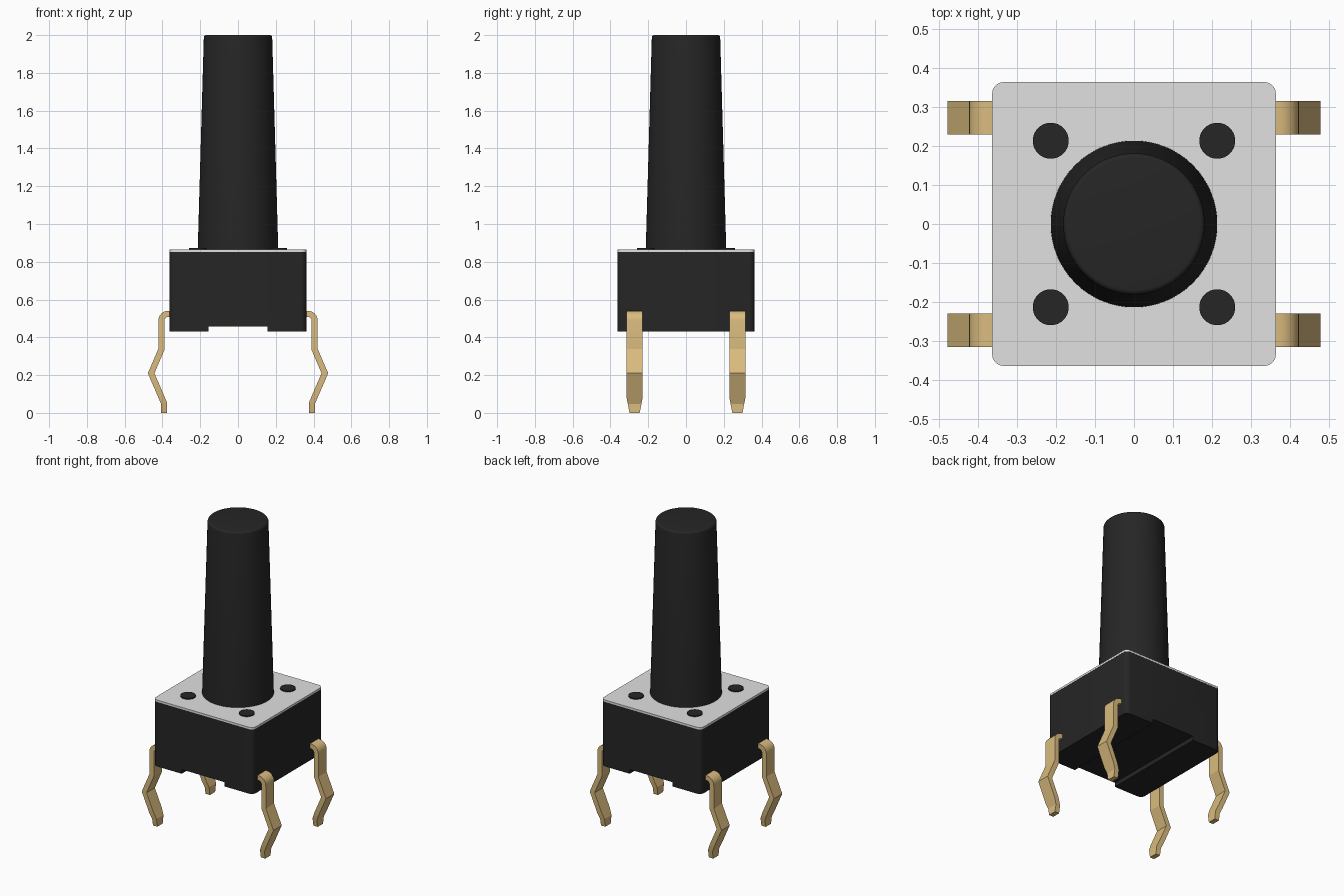
import bpy, bmesh, math
from mathutils import Vector

if "Cube" in bpy.data.objects:
    bpy.data.objects.remove(bpy.data.objects["Cube"])


def material(name, rgb):
    m = bpy.data.materials.new(name)
    m.diffuse_color = (*rgb, 1)
    m.use_nodes = True
    m.node_tree.nodes["Principled BSDF"].inputs["Base Color"].default_value = m.diffuse_color
    return m


BLACK = material("black plastic", (0.019, 0.019, 0.019))
STEEL = material("light steel", (0.75, 0.75, 0.75))
GOLD = material("gold metal", (0.70, 0.50, 0.21))


def finish(bm, name, mat, angle=30):
    bmesh.ops.recalc_face_normals(bm, faces=bm.faces)
    me = bpy.data.meshes.new(name)
    bm.to_mesh(me)
    bm.free()
    me.materials.append(mat)
    ob = bpy.data.objects.new(name, me)
    bpy.context.collection.objects.link(ob)
    bpy.ops.object.select_all(action='DESELECT')
    ob.select_set(True)
    bpy.context.view_layer.objects.active = ob
    bpy.ops.object.shade_smooth_by_angle(angle=math.radians(angle))
    return ob


def prism(name, mat, profile, half, radius):
    """Extrude an x-z profile along y and round its four outer upright edges."""
    bm = bmesh.new()
    f = bm.faces.new([bm.verts.new((x, -half, z)) for x, z in profile])
    r = bmesh.ops.extrude_face_region(bm, geom=[f])
    bmesh.ops.translate(bm, vec=(0, 2 * half, 0),
                        verts=[g for g in r["geom"] if isinstance(g, bmesh.types.BMVert)])
    corners = [e for e in bm.edges
               if all(abs(v.co.x) > half - 0.001 for v in e.verts)
               and abs(e.verts[0].co.z - e.verts[1].co.z) > 0.001]
    bmesh.ops.bevel(bm, geom=corners, offset=radius, segments=5,
                    profile=0.5, affect='EDGES')
    return finish(bm, name, mat)


def lathe(name, mat, profile, x=0, y=0, steps=64):
    """Turn an r-z profile into a closed round solid."""
    bm = bmesh.new()
    rings = []
    for r, z in profile:
        rings.append([bm.verts.new((x + r * math.cos(2 * math.pi * i / steps),
                                    y + r * math.sin(2 * math.pi * i / steps), z))
                      for i in range(steps)])
    for a, b in zip(rings, rings[1:]):
        for i in range(steps):
            j = (i + 1) % steps
            bm.faces.new((a[i], a[j], b[j], b[i]))
    bm.faces.new(rings[0])
    bm.faces.new(rings[-1])
    return finish(bm, name, mat)


def leg(name, sx, sy):
    """Bent flat strip with a tapered tip."""
    path = [(0.33, 0.524)]
    path += [(0.37 + 0.036 * math.sin(a), 0.488 + 0.036 * math.cos(a))
             for a in [math.pi / 2 * i / 6 for i in range(7)]]
    path += [(0.406, 0.335), (0.460, 0.21), (0.408, 0.09), (0.391, 0.05), (0.391, 0)]
    pts = [Vector(p) for p in path]
    bm = bmesh.new()
    rings = []
    for i, p in enumerate(pts):
        d0 = (p - pts[max(i - 1, 0)]).normalized()
        d1 = (pts[min(i + 1, len(pts) - 1)] - p).normalized()
        d0, d1 = (d0 if i else d1), (d1 if i < len(pts) - 1 else d0)
        t = (d0 + d1).normalized()
        n = Vector((-t.y, t.x)) * 0.016 / t.dot(d0)
        w = 0.043 if p.y >= 0.09 else 0.027 + 0.016 * p.y / 0.09
        rings.append([bm.verts.new((sx * (p.x + s * n.x), sy * 0.272 + k * w, p.y + s * n.y))
                      for s, k in ((1, 1), (1, -1), (-1, -1), (-1, 1))])
    for a, b in zip(rings, rings[1:]):
        for i in range(4):
            j = (i + 1) % 4
            bm.faces.new((a[i], a[j], b[j], b[i]))
    bm.faces.new(rings[0])
    bm.faces.new(rings[-1])
    return finish(bm, name, GOLD, 20)


# housing with a shallow channel along its underside
prism("housing", BLACK,
      [(-0.362, 0.43), (-0.155, 0.43), (-0.155, 0.458), (0.155, 0.458),
       (0.155, 0.43), (0.362, 0.43), (0.362, 0.853), (-0.362, 0.853)], 0.362, 0.03)

# cover plate
prism("cover_plate", STEEL,
      [(-0.363, 0.853), (0.363, 0.853), (0.363, 0.866), (-0.363, 0.866)], 0.363, 0.03)

# tall tapered button with a rounded rim
rim = [(0.168 + 0.013 * math.cos(a), 1.987 + 0.013 * math.sin(a))
       for a in [math.pi / 2 * i / 5 for i in range(6)]]
lathe("button", BLACK, [(0.213, 0.80), (0.213, 0.868)] + rim)

# rivets and legs at the four corners
for sx, side in ((-1, "left"), (1, "right")):
    for sy, end in ((-1, "front"), (1, "back")):
        lathe(f"rivet_{end}_{side}", BLACK, [(0.046, 0.84), (0.046, 0.873)],
              sx * 0.213, sy * 0.213, 32)
        leg(f"leg_{end}_{side}", sx, sy)
